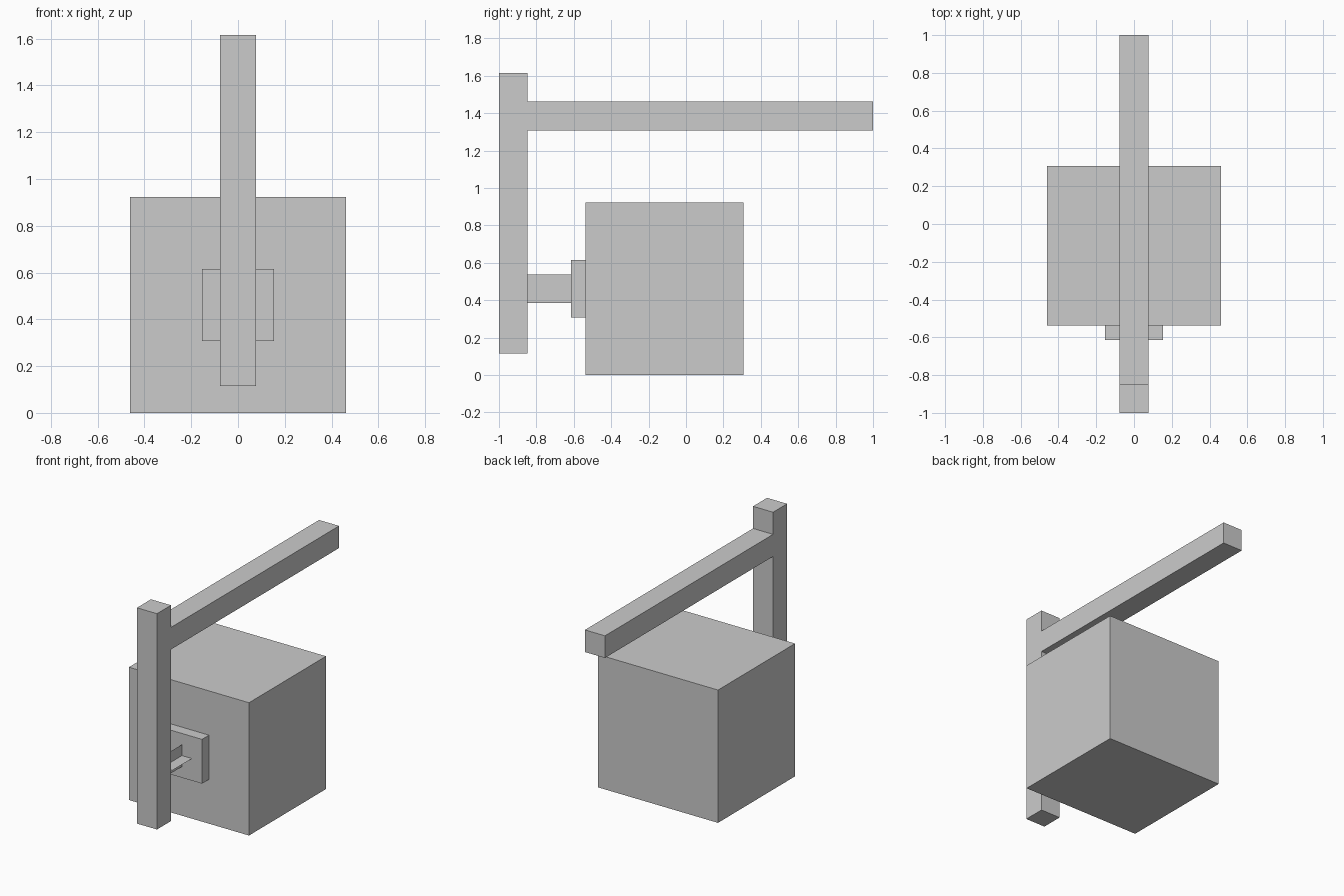
import bpy, bmesh

if "Cube" in bpy.data.objects:
    bpy.data.objects.remove(bpy.data.objects["Cube"])

U = 1 / 13  # model sits on a grid of 26 units along its length


def make_object(name, verts, faces):
    mesh = bpy.data.meshes.new(name)
    mesh.from_pydata([tuple(c * U for c in v) for v in verts], [], faces)
    obj = bpy.data.objects.new(name, mesh)
    bpy.context.collection.objects.link(obj)
    return obj


def box(name, x, y, z):
    """Box from (min, max) ranges in grid units."""
    obj = make_object(name, [], [])
    bm = bmesh.new()
    bmesh.ops.create_cube(bm, size=1)
    for v in bm.verts:
        v.co = [r[0 if c < 0 else 1] * U for c, r in zip(v.co, (x, y, z))]
    bm.to_mesh(obj.data)
    bm.free()
    return obj


# Main block and its mounting plate
box("body", (-6, 6), (-7, 4), (0, 12))
box("mounting_plate", (-2, 2), (-8, -7), (4, 8))

# Upright post with the long bar reaching back over the block
box("post", (-1, 1), (-13, -11), (1.5, 21))
box("overhead_bar", (-1, 1), (-11, 13), (17, 19))

# Connector made of two thin crossed sheets between post and plate
y0, y1, zc = -11, -8, 6
make_object("connector_upright_sheet",
            [(0, y0, zc - 1), (0, y1, zc - 1), (0, y1, zc + 1), (0, y0, zc + 1)],
            [(0, 1, 2, 3)])
make_object("connector_flat_sheet",
            [(-1, y0, zc), (1, y0, zc), (1, y1, zc), (-1, y1, zc)],
            [(0, 1, 2, 3)])
